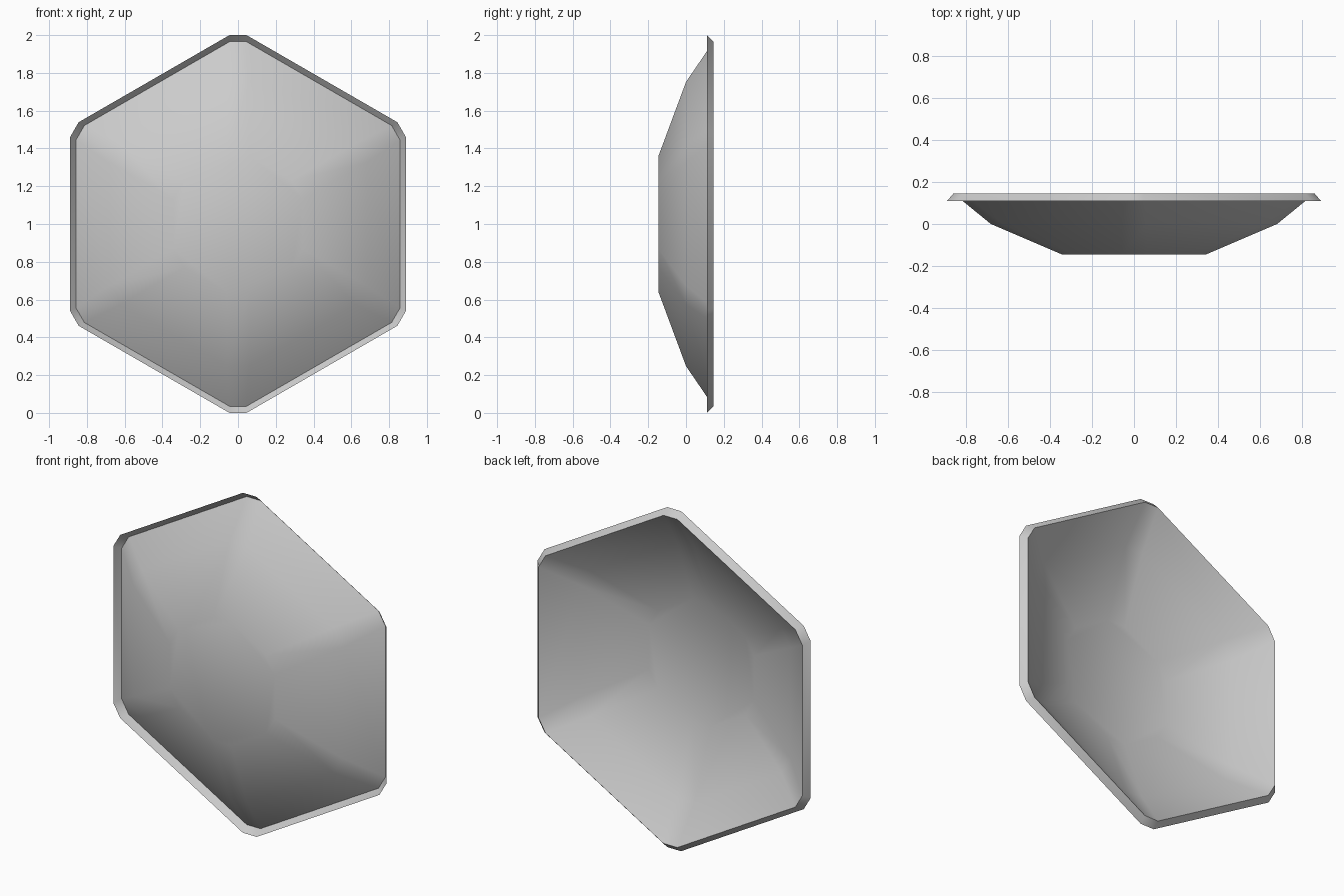
import bpy, bmesh
from math import radians, hypot, atan2, cos, sin

if "Cube" in bpy.data.objects:
    bpy.data.objects.remove(bpy.data.objects["Cube"])

# Ring profile from front plate to rim lip: (y, corner height, half width of cut corner)
RINGS = [(-0.145, 0.362, 0.057),
         (0.0, 0.752, 0.058),
         (0.145, 0.965, 0.045),
         (0.11, 1.0, 0.045)]


def cut_hexagon(bm, y, height, half):
    # Hexagon with clipped corners, pointing up, centred on z = 1
    r, d = hypot(height, half), atan2(half, height)
    return [bm.verts.new((r * sin(a), y, 1 + r * cos(a)))
            for k in range(6)
            for a in (radians(60 * k) - d, radians(60 * k) + d)]


# Open dish shell with folded rim
bm = bmesh.new()
rings = [cut_hexagon(bm, *r) for r in RINGS]
bm.faces.new(rings[0])
for a, b in zip(rings, rings[1:]):
    for i in range(12):
        j = (i + 1) % 12
        bm.faces.new((a[i], b[i], b[j], a[j]))
bmesh.ops.recalc_face_normals(bm, faces=bm.faces)
mesh = bpy.data.meshes.new("hexagonal_dish")
bm.to_mesh(mesh)
bm.free()

dish = bpy.data.objects.new("hexagonal_dish", mesh)
bpy.context.collection.objects.link(dish)
bpy.context.view_layer.objects.active = dish
dish.select_set(True)
bpy.ops.object.shade_smooth_by_angle(angle=radians(60))
